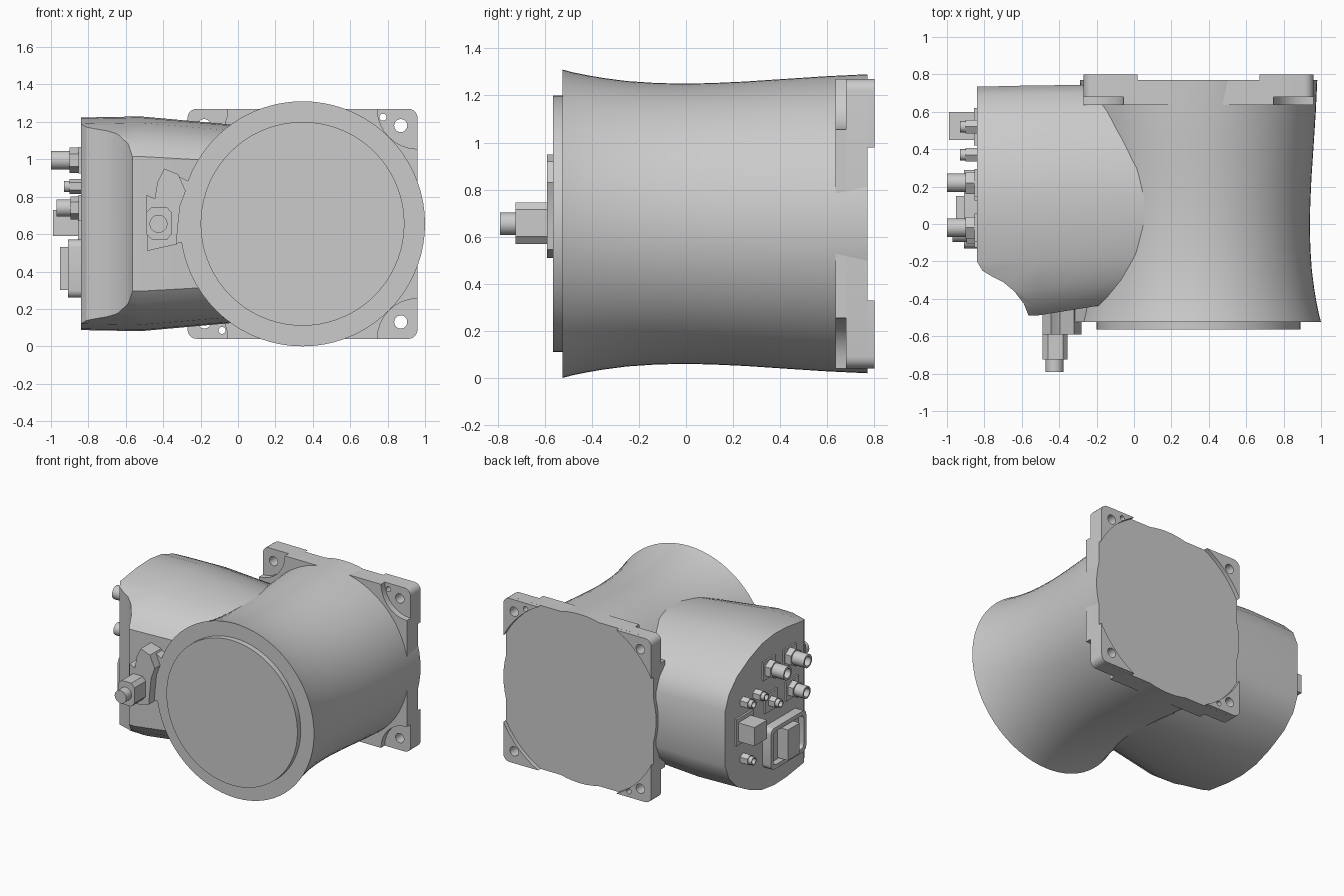
import bpy, bmesh
from math import sin, cos, pi, radians, asin
from mathutils import Vector

if "Cube" in bpy.data.objects:
    bpy.data.objects.remove(bpy.data.objects["Cube"])

CX, CZ = 0.345, 0.655          # axis of the main barrel, running along y
SIGNS = [(1, 1), (-1, 1), (-1, -1), (1, -1)]


def place(axis, p, t):
    u, v = p
    return {'x': (t, u, v), 'y': (u, t, v), 'z': (u, v, t)}[axis]


def loft(bm, axis, sections):
    """Skin a list of (position, outline) and cap both ends."""
    rings = [[bm.verts.new(place(axis, p, t)) for p in pts] for t, pts in sections]
    for r0, r1 in zip(rings, rings[1:]):
        n = len(r0)
        for i in range(n):
            j = (i + 1) % n
            bm.faces.new((r0[i], r0[j], r1[j], r1[i]))
    bm.faces.new(rings[0])
    bm.faces.new(rings[-1])


def part(name, axis, *shapes, smooth=28):
    bm = bmesh.new()
    for sections in shapes:
        loft(bm, axis, sections)
    bmesh.ops.recalc_face_normals(bm, faces=bm.faces)
    me = bpy.data.meshes.new(name)
    bm.to_mesh(me)
    bm.free()
    ob = bpy.data.objects.new(name, me)
    bpy.context.collection.objects.link(ob)
    shade(ob, smooth)
    return ob


def shade(ob, angle=28):
    bpy.ops.object.select_all(action='DESELECT')
    ob.select_set(True)
    bpy.context.view_layer.objects.active = ob
    bpy.ops.object.shade_smooth_by_angle(angle=radians(angle))


def cut(ob, cutter):
    cutter.hide_render = True
    bpy.context.view_layer.objects.active = ob
    m = ob.modifiers.new("cut", 'BOOLEAN')
    m.operation, m.object, m.solver = 'DIFFERENCE', cutter, 'EXACT'
    bpy.ops.object.modifier_apply(modifier=m.name)
    shade(ob)


def drop(ob):
    bpy.data.objects.remove(ob, do_unlink=True)


def prism(pts, a, b):
    return [(a, pts), (b, pts)]


def ngon(u, v, r, n=24, turn=0.0):
    return [(u + r * cos(2 * pi * i / n + turn), v + r * sin(2 * pi * i / n + turn)) for i in range(n)]


def arc(u, v, r, a0, a1, n=8):
    return [(u + r * cos(a0 + (a1 - a0) * i / n), v + r * sin(a0 + (a1 - a0) * i / n)) for i in range(n + 1)]


def rect(u0, u1, v0, v1, r=0.0):
    if not r:
        return [(u0, v0), (u1, v0), (u1, v1), (u0, v1)]
    return (arc(u1 - r, v1 - r, r, 0, pi / 2, 5) + arc(u0 + r, v1 - r, r, pi / 2, pi, 5)
            + arc(u0 + r, v0 + r, r, pi, 1.5 * pi, 5) + arc(u1 - r, v0 + r, r, 1.5 * pi, 2 * pi, 5))


# Main barrel: flared waist revolved about y
waist = [(-0.525, 0.655), (-0.48, 0.643), (-0.42, 0.631), (-0.35, 0.619), (-0.25, 0.606), (-0.13, 0.598),
         (0.0, 0.595), (0.12, 0.598), (0.25, 0.604), (0.4, 0.614), (0.6, 0.627), (0.77, 0.635)]
part("barrel_body", 'y', [(y, ngon(CX, CZ, r, 72)) for y, r in waist])
part("front_cover_disc", 'y', prism(ngon(CX, CZ, 0.545, 72), -0.565, -0.51))

# Mounting flange: plate, front layer with corner pockets, rear corner pads
H = 0.615
flange = part("mounting_flange", 'y', prism(rect(CX - H, CX + H, CZ - H, CZ + H, 0.05), 0.68, 0.77))
layer = []
for k, (sx, sz) in enumerate(SIGNS):
    layer += arc(CX + sx * H, CZ + sz * H, 0.215, 1.5 * pi + k * pi / 2, pi + k * pi / 2)
part("flange_front_layer", 'y', prism(layer, 0.635, 0.69))

a = asin(0.325 / 0.695)
outline = [(x, min(z, H)) for x, z in arc(0, 0, 0.695, a, pi / 2 - a, 12)] + arc(H - 0.05, H - 0.05, 0.05, pi / 2, 0, 5)
pads = part("flange_corner_pads", 'y',
            *[prism([(CX + sx * u, CZ + sz * v) for u, v in outline], 0.765, 0.80) for sx, sz in SIGNS])
holes = part("hole_cutters", 'y',
             *[prism(ngon(CX + sx * 0.525, CZ + sz * 0.525, 0.035), 0.5, 0.9) for sx, sz in SIGNS],
             *[prism(ngon(CX + s * 0.43, CZ + s * 0.57, 0.019, 16), 0.5, 0.9) for s in (1, -1)])
cut(flange, holes)
cut(pads, holes)
drop(holes)

# Side housing: rounded section lofted along x, front corner scooped away
half = [(-0.49, 0.36), (-0.44, 0.42), (-0.35, 0.485), (-0.2, 0.54), (0.0, 0.568), (0.15, 0.574),
        (0.3, 0.555), (0.45, 0.5), (0.6, 0.42), (0.7, 0.32), (0.745, 0.21)]


def housing(hs, front, back):
    top = [(y * (front if y < 0 else back), h * hs) for y, h in half]
    return [(y, CZ + h) for y, h in top] + [(y, CZ - h) for y, h in reversed(top)]


box = part("side_housing", 'x', [(-0.84, housing(0.99, 1.0, 0.985)), (-0.52, housing(1.0, 1.0, 0.995)),
                                 (0.12, housing(0.90, 0.79, 1.0))])
scoop = part("scoop_cutter", 'z', prism([(-0.95, -0.2), (-0.84, -0.2), (-0.81, -0.25), (-0.76, -0.28), (-0.70, -0.31),
                                         (-0.64, -0.36), (-0.59, -0.425), (-0.56, -0.5), (-0.56, -0.7),
                                         (-0.95, -0.7)], -0.2, 1.6))
cut(box, scoop)
drop(scoop)

# Front cable clamp beside the barrel
part("clamp_plate", 'y', prism([(-0.49, 0.81), (-0.485, 0.51), (-0.33, 0.545), (-0.32, 0.655), (-0.31, 0.75),
                                (-0.28, 0.83), (-0.32, 0.92), (-0.395, 0.95), (-0.43, 0.88), (-0.445, 0.79)],
                               -0.59, -0.44))
part("clamp_arms", 'y', prism([(-0.42, 0.53), (-0.28, 0.56), (-0.28, 0.75), (-0.24, 0.87), (-0.32, 0.91),
                               (-0.42, 0.75)], -0.525, -0.42))
part("front_plug_block", 'y', prism([(-0.49, 0.60), (-0.46, 0.57), (-0.38, 0.57), (-0.355, 0.60), (-0.355, 0.715),
                                     (-0.38, 0.745), (-0.46, 0.745), (-0.49, 0.715)], -0.725, -0.58))
part("front_plug_tip", 'y', prism(ngon(-0.425, CZ, 0.048), -0.79, -0.71))


# Round sockets on the left end face: flange nut, sleeve and open rim
def socket(name, y, z, r, nut_x, tip_x):
    part(name + "_nut", 'x', prism(ngon(y, z, r * 1.35, 6, pi / 6), nut_x, -0.83))
    sleeve = part(name + "_sleeve", 'x', prism(ngon(y, z, r), tip_x, nut_x + 0.01))
    bore = part(name + "_bore", 'x', prism(ngon(y, z, r * 0.72), tip_x - 0.02, tip_x + 0.05))
    cut(sleeve, bore)
    drop(bore)


for i, (y, z, r, nx, tx) in enumerate([(-0.02, 0.995, 0.05, -0.90, -1.0), (0.22, 0.995, 0.05, -0.90, -1.0),
                                       (-0.05, 0.74, 0.046, -0.895, -0.97), (0.37, 0.855, 0.03, -0.90, -0.93),
                                       (0.52, 0.855, 0.03, -0.90, -0.93), (0.20, 0.74, 0.03, -0.90, -0.93),
                                       (0.52, 0.43, 0.03, -0.90, -0.93)]):
    socket("socket_%d" % (i + 1), y, z, r, nx, tx)
part("socket_backing_plates", 'x', *[prism(rect(y - 0.075, y + 0.075, z - 0.07, z + 0.07), -0.852, -0.83)
                                     for y, z in [(-0.02, 0.995), (0.22, 0.995), (-0.05, 0.74), (0.2, 0.74)]])

# Square socket and framed power inlet
part("square_socket", 'x', prism(rect(0.45, 0.60, 0.59, 0.73), -0.99, -0.83))
part("square_socket_plate", 'x', prism(rect(0.42, 0.62, 0.56, 0.76), -0.855, -0.83))
frame = part("inlet_frame", 'x', prism(rect(-0.13, 0.29, 0.26, 0.57, 0.04), -0.91, -0.83))
well = part("inlet_well", 'x', prism(rect(-0.10, 0.26, 0.29, 0.54, 0.03), -0.95, -0.865))
cut(frame, well)
drop(well)
part("inlet_core", 'x', prism(rect(0.01, 0.15, 0.30, 0.53), -0.953, -0.85))
